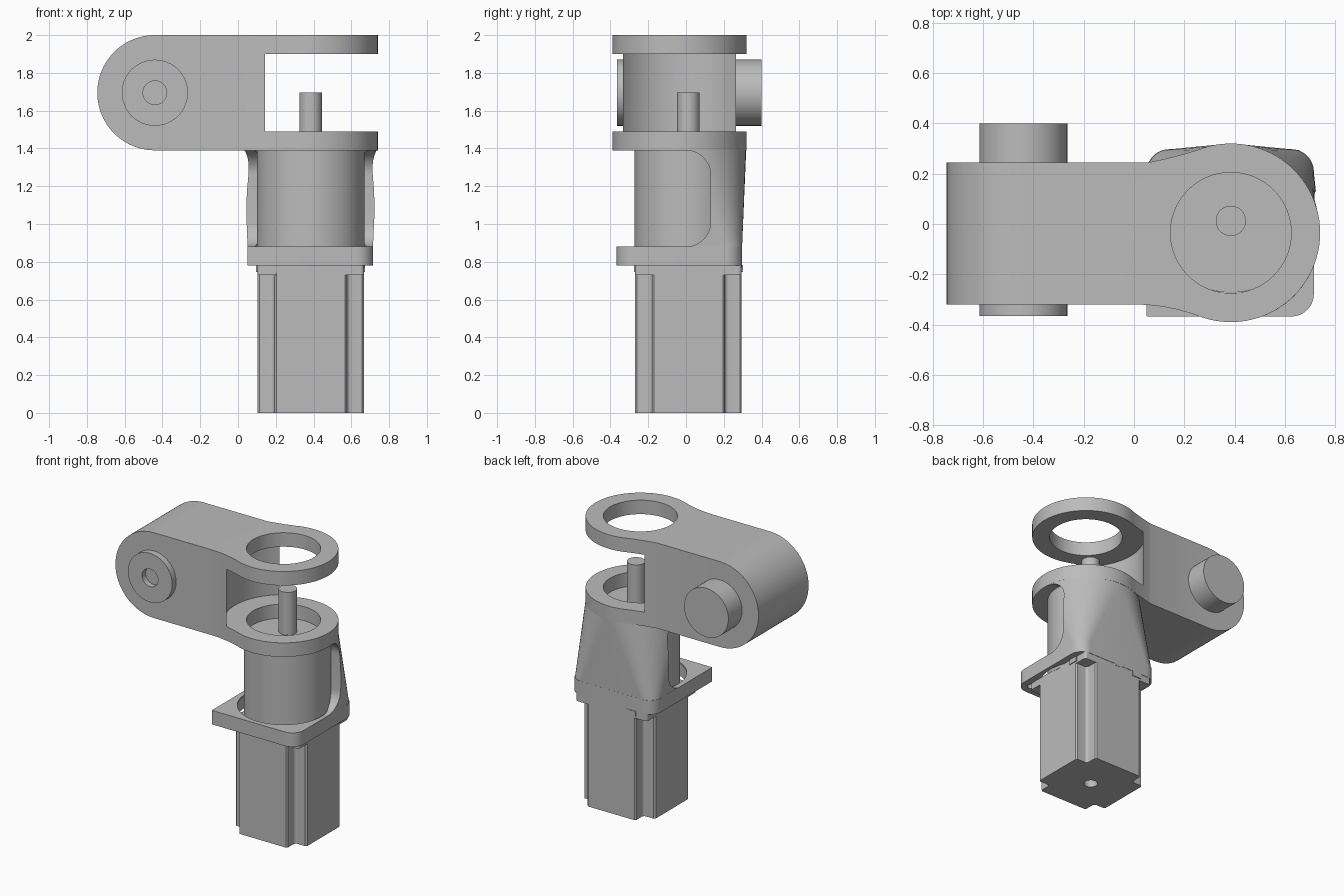
import bpy, bmesh, math
from math import cos, sin, pi

old = bpy.data.objects.get("Cube")
if old:
    bpy.data.objects.remove(old, do_unlink=True)

grey = bpy.data.materials.new("plain_grey")
grey.use_nodes = True
grey.diffuse_color = (0.5, 0.5, 0.5, 1)
grey.node_tree.nodes["Principled BSDF"].inputs["Base Color"].default_value = (0.5, 0.5, 0.5, 1)

AXES = {"Z": lambda a, b, h: (a, b, h), "Y": lambda a, b, h: (a, h, b), "X": lambda a, b, h: (h, a, b)}


def loft(name, rings, axis="Z"):
    """Closed solid through (outline, height) pairs with equal point counts."""
    bm = bmesh.new()
    loops = [[bm.verts.new(AXES[axis](a, b, h)) for a, b in pts] for pts, h in rings]
    n = len(loops[0])
    bm.faces.new(loops[0])
    bm.faces.new(loops[-1])
    for lo, hi in zip(loops, loops[1:]):
        for i in range(n):
            j = (i + 1) % n
            bm.faces.new((lo[i], lo[j], hi[j], hi[i]))
    bmesh.ops.recalc_face_normals(bm, faces=bm.faces)
    mesh = bpy.data.meshes.new(name)
    bm.to_mesh(mesh)
    bm.free()
    mesh.materials.append(grey)
    obj = bpy.data.objects.new(name, mesh)
    bpy.context.collection.objects.link(obj)
    return obj


def prism(name, pts, lo, hi, axis="Z"):
    return loft(name, [(pts, lo), (pts, hi)], axis)


def arc(cx, cy, r, start, end, n=12):
    return [(cx + r * cos(math.radians(start + (end - start) * i / n)),
             cy + r * sin(math.radians(start + (end - start) * i / n))) for i in range(n + 1)]


def rod(name, cx, cy, r, lo, hi, axis="Z", n=64):
    return prism(name, arc(cx, cy, r, 0, 360, n)[:-1], lo, hi, axis)


def rounded(cx, cy, h, radii):
    """Square outline with one radius per corner, counter-clockwise from +x +y."""
    pts = []
    for k, r in enumerate(radii):
        sx, sy = (1, -1, -1, 1)[k], (1, 1, -1, -1)[k]
        pts += arc(cx + sx * (h - r), cy + sy * (h - r), r, 90 * k, 90 * k + 90)
    return pts


def activate(obj):
    bpy.ops.object.select_all(action="DESELECT")
    obj.select_set(True)
    bpy.context.view_layer.objects.active = obj


def boolean(obj, tool, op="DIFFERENCE"):
    mod = obj.modifiers.new("cut", "BOOLEAN")
    mod.operation, mod.object, mod.solver = op, tool, "EXACT"
    activate(obj)
    bpy.ops.object.modifier_apply(modifier=mod.name)
    bpy.data.objects.remove(tool, do_unlink=True)


def bezier(a, b, c, n=8):
    return [tuple((1 - t) ** 2 * p + 2 * t * (1 - t) * q + t * t * r for p, q, r in zip(a, b, c))
            for t in [i / n for i in range(n)]]


RX, RY = 0.385, -0.035      # ring axis
MY = 0.0125                 # motor axis in y

# Arm: plan outline flaring into the ring, trimmed to a round end
ring_arc = arc(RX, RY, 0.355, -112, 112, 56)
plan = ([(-0.8, -0.32)] + bezier((0.0, -0.32), (0.13, -0.32), ring_arc[0]) + ring_arc[:-1]
        + bezier(ring_arc[-1], (0.17, 0.268), (0.06, 0.245)) + [(0.06, 0.245), (-0.8, 0.245)])
arm = prism("forked_arm", plan, 1.39, 2.0)
side = arc(-0.44, 1.695, 0.305, 90, 270, 48) + [(1, 1.39), (1, 2.0)]
boolean(arm, prism("side_trim", side, -1, 1, "Y"), "INTERSECT")
boolean(arm, rod("fork_gap", RX, RY, 0.385, 1.49, 1.9, n=96))
boolean(arm, rod("ring_hole", RX, RY, 0.24, 1.2, 2.2))

# Pivot bosses
front_boss = rod("front_boss", -0.44, 1.695, 0.175, -0.365, -0.30, "Y")
boolean(front_boss, rod("boss_hole", -0.44, 1.695, 0.063, -0.5, -0.325, "Y", 32))
rod("back_boss", -0.44, 1.695, 0.175, 0.23, 0.40, "Y")

# Bracket base plate with bore and corner screw holes
BX = 0.3825
plate = prism("bracket_base", rounded(BX, RY, 0.3325, (0.09, 0.09, 0.004, 0.09)), 0.78, 0.88)
boolean(plate, rod("base_bore", RX, RY, 0.305, 0.7, 1.0))
for sx in (-1, 1):
    for sy in (-1, 1):
        boolean(plate, rod("screw_hole", RX + sx * 0.255, RY + sy * 0.255, 0.028, 0.7, 1.0, n=20))

# Bracket back wall: rounded square blending into the ring, open at the front
steps = []
for i in range(13):
    t = i / 12
    h, r = 0.3315 + 0.0225 * t, 0.09 + 0.2635 * t
    steps.append((rounded(BX + 0.0025 * t, RY, h, (r, r, r, r)), 0.87 + 0.53 * t))
wall = loft("bracket_wall", steps)
boolean(wall, rod("wall_bore", RX, RY, 0.30, 0.7, 1.6))
window = ([(-0.6, 0.8), (-0.6, 0.88)] + arc(0.0, 1.01, 0.13, -90, 0) + arc(0.0, 1.26, 0.13, 0, 90)
          + [(-0.6, 1.39)])
window = window[1:]
boolean(wall, prism("window", window, -1, 2, "X"))

# Motor body with a notch along each corner
H, N, F = 0.2825, 0.09, 0.02
body = []
for k in range(4):
    corner = [(H, H - N - F / 2), (H - F / 2, H - N)]
    corner += [(x, y) for x, y in arc(H - N + F, H - N + F, F, 270, 180, 6)]
    corner += [(H - N, H - F / 2), (H - N - F / 2, H)]
    c, s = round(cos(k * pi / 2)), round(sin(k * pi / 2))
    body += [(RX + x * c - y * s, MY + x * s + y * c) for x, y in corner]
motor = prism("motor_body", body, 0, 0.74)
boolean(motor, rod("rear_hole", RX, MY, 0.045, -0.1, 0.06, n=32))
prism("motor_flange", rounded(RX, MY, H, (0.02,) * 4), 0.73, 0.78)
rod("motor_drum", RX, MY, 0.285, 0.77, 1.39, n=96)
rod("motor_shaft", RX, MY, 0.06, 1.38, 1.695, n=48)

# Small tabs around the flange
for k in range(4):
    c, s = round(cos(k * pi / 2)), round(sin(k * pi / 2))
    tab = [(0.125, -H - 0.006), (0.195, -H - 0.006), (0.195, -H + 0.01), (0.125, -H + 0.01)]
    prism("flange_tab", [(RX + x * c - y * s, MY + x * s + y * c) for x, y in tab], 0.745, 0.782)

# Smooth round surfaces, keep edges sharp
for obj in list(bpy.context.collection.objects):
    if obj.type == "MESH" and obj.data.materials and obj.data.materials[0] == grey:
        activate(obj)
        bpy.ops.object.shade_smooth_by_angle(angle=math.radians(30))
